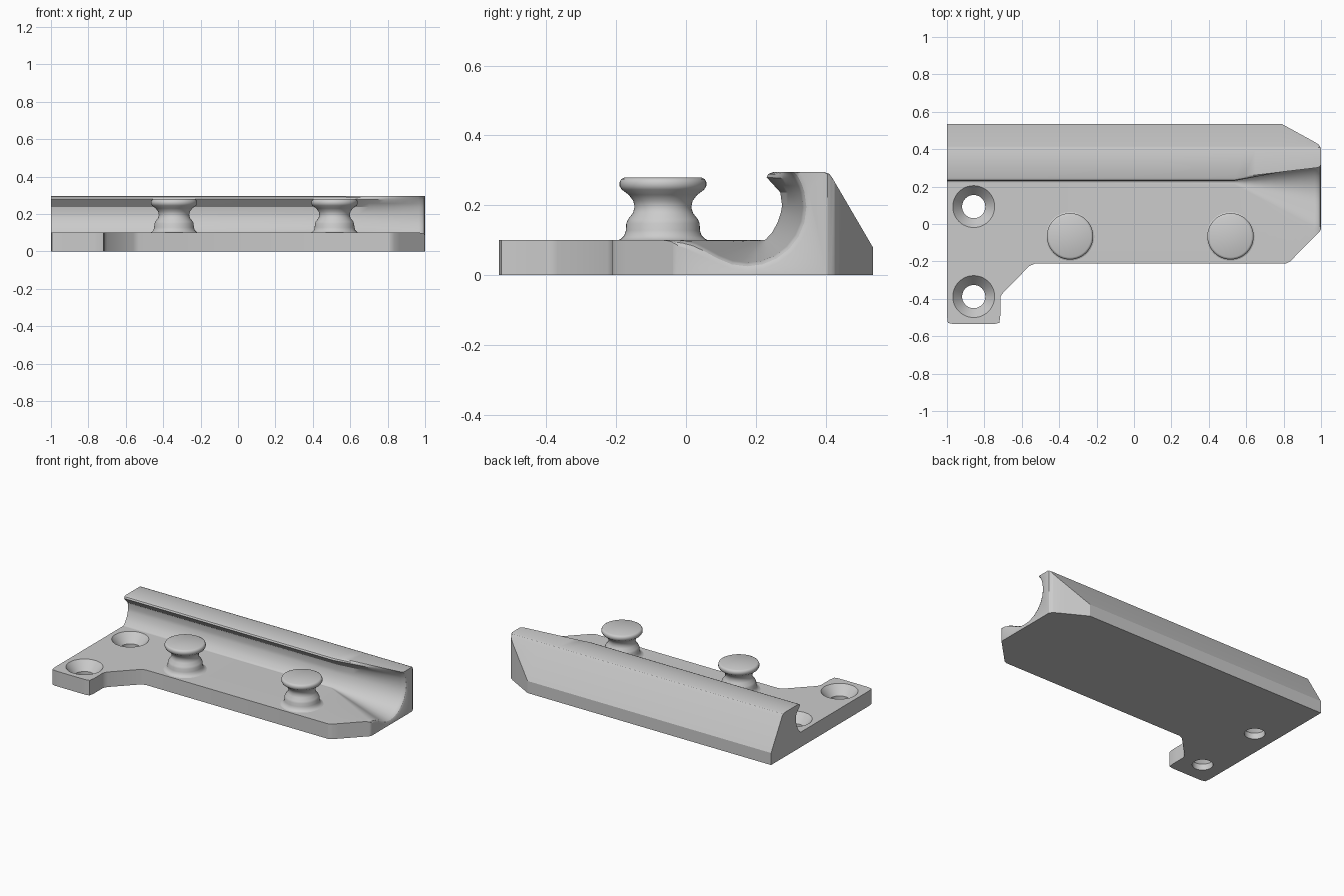
import bpy, bmesh, math

cube = bpy.data.objects.get("Cube")
if cube:
    bpy.data.objects.remove(cube, do_unlink=True)

grey = bpy.data.materials.new("plain grey")
grey.use_nodes = True
grey.diffuse_color = (0.6, 0.6, 0.6, 1)
grey.node_tree.nodes["Principled BSDF"].inputs["Base Color"].default_value = (0.6, 0.6, 0.6, 1)


def loft(name, rings, angle, capped=True):
    """Skin a list of equal-length closed rings, facing outwards, and smooth it."""
    bm = bmesh.new()
    rows = [[bm.verts.new(p) for p in ring] for ring in rings]
    n = len(rows[0])
    for a, b in zip(rows, rows[1:]):
        for i in range(n):
            j = (i + 1) % n
            bm.faces.new((a[i], a[j], b[j], b[i]))
    if capped:
        bm.faces.new(rows[0][::-1])
        bm.faces.new(rows[-1])
    bmesh.ops.remove_doubles(bm, verts=bm.verts[:], dist=0.00001)
    bm.normal_update()
    if bm.calc_volume(signed=True) < 0:
        bmesh.ops.reverse_faces(bm, faces=bm.faces[:])
    mesh = bpy.data.meshes.new(name)
    bm.to_mesh(mesh)
    bm.free()
    mesh.materials.append(grey)
    obj = bpy.data.objects.new(name, mesh)
    bpy.context.collection.objects.link(obj)
    bpy.ops.object.select_all(action='DESELECT')
    obj.select_set(True)
    bpy.context.view_layer.objects.active = obj
    bpy.ops.object.shade_smooth_by_angle(angle=math.radians(angle))


def along(points, x):
    """Height of a polyline of (x, value) points at x, held at both ends."""
    if x <= points[0][0]:
        return points[0][1]
    for (x0, v0), (x1, v1) in zip(points, points[1:]):
        if x <= x1:
            return v0 + (v1 - v0) * (x - x0) / (x1 - x0)
    return points[-1][1]


SIDES = 48
ANGLES = [math.tau * i / SIDES for i in range(SIDES)]


def circle(x, y, r, z):
    return [(x + r * math.cos(a), y + r * math.sin(a), z) for a in ANGLES]


# Groove cross-section (y, z): plain along the rail, round and wide at the mouth
TOP, PLATE = 0.295, 0.10
CY, CZ, R = 0.175, 0.195, 0.16
PAD_X, PAD_Y = -0.715, 0.21
plain = [(PAD_Y + 0.001 + 0.0016 * i, PLATE) for i in range(8)]
plain += [(0.228, 0.102), (0.247, 0.123), (0.262, 0.15), (0.272, 0.18),
          (0.275, 0.2), (0.27, 0.237), (0.25, 0.259), (0.231, 0.28),
          (0.236, 0.29), (0.249, TOP)]
arc = [-120, -105, -90, -75, -60, -45, -30, -15, 0, 15, 22, 30, 34, 38.7]
mouth = [(-0.02, PLATE), (0.0, 0.098), (0.03, 0.09), (0.063, 0.074)]
mouth += [(CY + R * math.cos(math.radians(a)), CZ + R * math.sin(math.radians(a))) for a in arc]

# Plan outline of the front and back edges, and the rounding of the mouth rim
front = [(PAD_X, -0.4), (-0.712, -0.385), (-0.7, -0.368), (-0.56, -0.225),
         (-0.53, -0.212), (0.81, -0.212), (0.835, -0.2), (0.995, -0.037), (1, -0.025)]
back = [(-1, 0.535), (0.79, 0.535), (0.965, 0.439), (0.988, 0.424), (1, 0.405)]
flare = [(0.54, 0), (0.97, 1)]
rim = [(0.97, 1), (0.983, 1.02), (0.994, 1.06), (1, 1.14)]


def section(x, edge):
    """Body cross-section at x, starting from the given front edge."""
    t, grow, b = along(flare, x), along(rim, x), along(back, x)
    groove = []
    for (py, pz), (my, mz) in zip(plain, mouth):
        y, z = py + (my - py) * t, pz + (mz - pz) * t
        groove.append((max(edge, CY + (y - CY) * grow), min(TOP, CZ + (z - CZ) * grow)))
    ring = [(edge, 0), (edge, groove[0][1])] + groove
    ring += [(min(y, b), z) for y, z in ((0.395, TOP), (0.41, 0.29), (0.418, 0.28))]
    ring += [(b, min(0.28, 0.08 + (0.535 - b) * 1.71)), (b, 0)]
    return [(x, y, z) for y, z in ring]


# Base plate and hooked rail in one body, leaving room for the screw pads
stations = {x for x, _ in front + back[1:] + rim} | {0.54 + 0.43 * i / 8 for i in range(8)}
rings = [section(-1, PAD_Y), section(PAD_X, PAD_Y)]
rings += [section(x, along(front, x)) for x in sorted(stations)]
loft("base_plate_with_rail", rings, 28)


# Square pads with a countersunk screw hole
def screw_pad(name, y0, y1, hole_y, corner):
    cx, half_x = (PAD_X - 1) / 2, (PAD_X + 1) / 2
    plan = []
    for a in ANGLES:
        c, s = math.cos(a), math.sin(a)
        m = max(abs(c), abs(s))
        if s < 0 and abs(abs(c) - abs(s)) < 0.001:
            m /= corner
        plan.append((cx + half_x * c / m, (y0 + y1) / 2 + (y1 - y0) / 2 * s / m))
    low, high = ([(x, y, z) for x, y in plan] for z in (0, PLATE))
    hole = [circle(-0.857, hole_y, r, z) for r, z in ((0.112, PLATE), (0.062, 0.04), (0.062, 0))]
    loft(name, [low, high] + hole + [low], 28, capped=False)


screw_pad("front_screw_pad", -0.535, -0.16, -0.388, 0.965)
screw_pad("rear_screw_pad", -0.16, PAD_Y, 0.093, 1)

# Waisted posts
post = [(0.13, 0.09), (0.13, 0.1), (0.12, 0.104), (0.111, 0.113), (0.106, 0.128),
        (0.105, 0.148), (0.1, 0.16), (0.086, 0.178), (0.081, 0.195),
        (0.085, 0.213), (0.098, 0.23), (0.118, 0.245), (0.124, 0.255),
        (0.124, 0.266), (0.12, 0.275), (0.112, 0.279)]
for side, x in (("right", -0.342), ("left", 0.516)):
    loft(side + "_post", [circle(x, -0.066, r, z) for r, z in post], 40)
